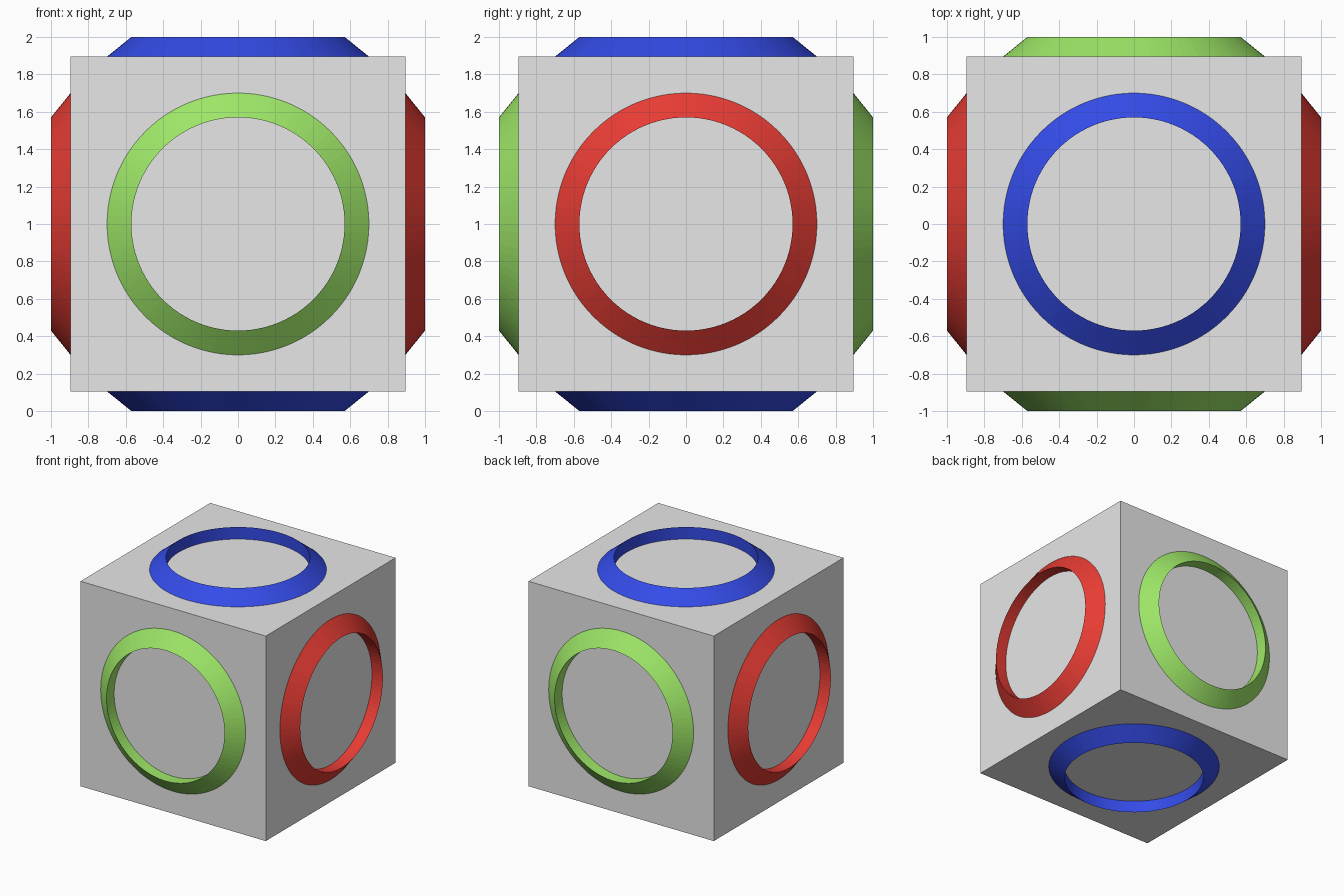
import bpy, bmesh, math
from mathutils import Matrix, Vector

if "Cube" in bpy.data.objects:
    bpy.data.objects.remove(bpy.data.objects["Cube"])

FACE = 0.895           # half size of the cube
CENTRE = Vector((0, 0, 1))
SEGMENTS = 96


def material(name, rgb):
    m = bpy.data.materials.new(name)
    m.diffuse_color = (*rgb, 1)
    m.use_nodes = True
    m.node_tree.nodes["Principled BSDF"].inputs["Base Color"].default_value = m.diffuse_color
    return m


def add_object(name, bm, mat):
    bmesh.ops.recalc_face_normals(bm, faces=bm.faces)
    mesh = bpy.data.meshes.new(name)
    bm.to_mesh(mesh)
    bm.free()
    mesh.materials.append(mat)
    obj = bpy.data.objects.new(name, mesh)
    bpy.context.collection.objects.link(obj)
    return obj


def ring(name, direction, mat):
    """Ring with a straight inner wall and a sloped outer wall, standing on one cube face."""
    profile = [(0.57, FACE), (0.57, 1.0), (0.70, FACE)]
    bm = bmesh.new()
    loops = []
    for i in range(SEGMENTS):
        a = math.tau * i / SEGMENTS
        loops.append([bm.verts.new((r * math.cos(a), r * math.sin(a), h)) for r, h in profile])
    for i in range(SEGMENTS):
        p, q = loops[i], loops[(i + 1) % SEGMENTS]
        for k in range(3):
            n = (k + 1) % 3
            bm.faces.new((p[k], q[k], q[n], p[n]))
    turn = Vector((0, 0, 1)).rotation_difference(Vector(direction)).to_matrix().to_4x4()
    bm.transform(Matrix.Translation(CENTRE) @ turn)
    add_object(name, bm, mat)


grey = material("light grey", (0.8, 0.8, 0.8))
red = material("red", (0.8, 0.045, 0.034))
green = material("green", (0.342, 0.8, 0.138))
blue = material("blue", (0.034, 0.07, 0.8))

# Cube body
bm = bmesh.new()
bmesh.ops.create_cube(bm, size=2 * FACE, matrix=Matrix.Translation(CENTRE))
add_object("cube_body", bm, grey)

# One ring per face, opposite faces share a colour
for name, direction, mat in [
    ("right_ring", (1, 0, 0), red), ("left_ring", (-1, 0, 0), red),
    ("back_ring", (0, 1, 0), green), ("front_ring", (0, -1, 0), green),
    ("top_ring", (0, 0, 1), blue), ("bottom_ring", (0, 0, -1), blue),
]:
    ring(name, direction, mat)
